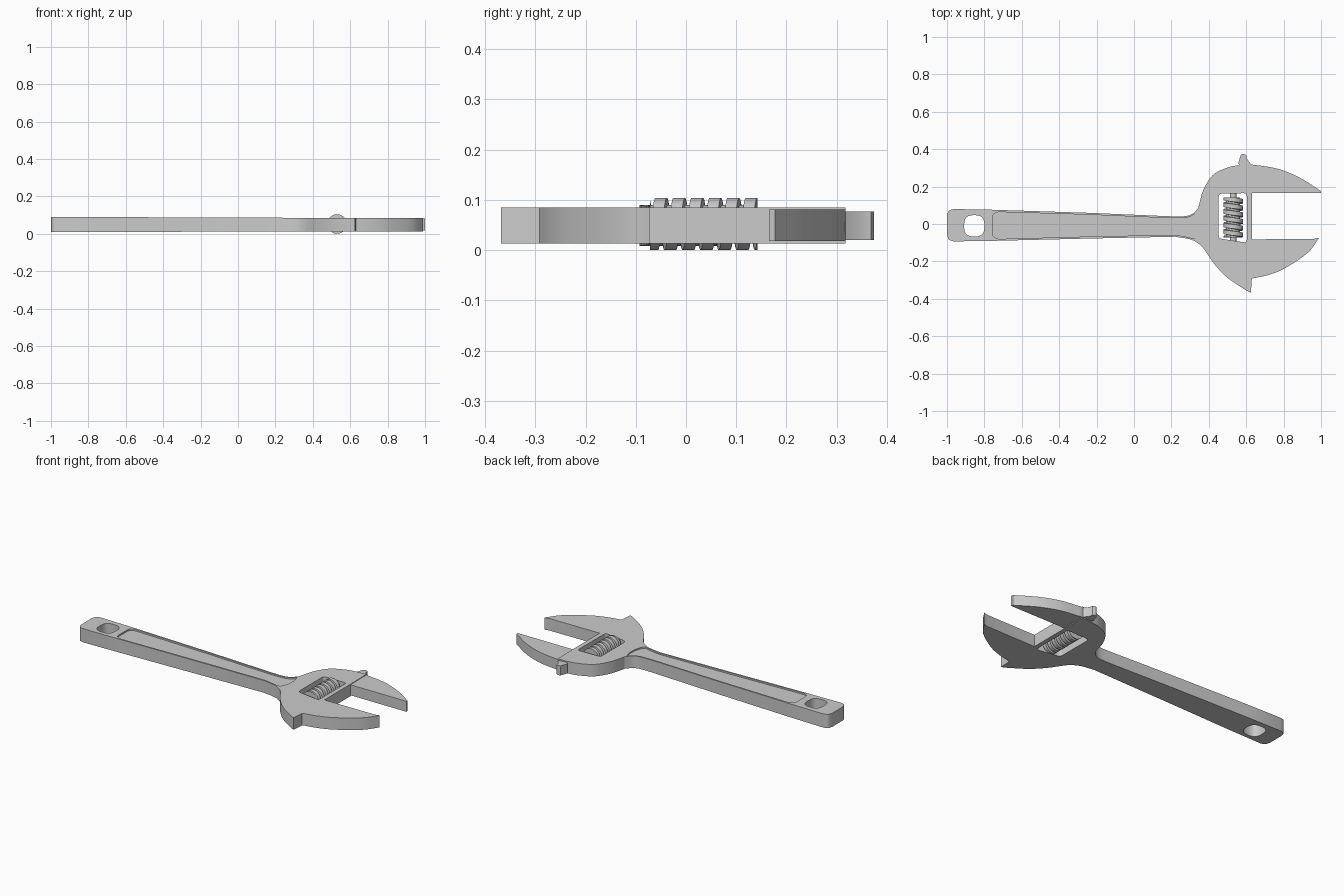
import bpy, bmesh, math
from mathutils import Vector

if "Cube" in bpy.data.objects:
    bpy.data.objects.remove(bpy.data.objects["Cube"])

ZC, HALF = 0.049, 0.036


def smooth_path(pts, n=5):
    """Catmull-Rom through an open run of points."""
    p = [Vector(q) for q in pts]
    p = [2 * p[0] - p[1]] + p + [2 * p[-1] - p[-2]]
    out = []
    for i in range(1, len(p) - 2):
        a, b, c, d = p[i - 1:i + 3]
        for k in range(n):
            t = k / n
            out.append(0.5 * (2 * b + (c - a) * t + (2 * a - 5 * b + 4 * c - d) * t * t
                              + (3 * b - a - 3 * c + d) * t ** 3))
    return [tuple(v) for v in out] + [tuple(p[-2])]


def rounded(pts, r, n=4):
    """Closed polygon with rounded corners."""
    out = []
    for i, q in enumerate(pts):
        b = Vector(q)
        a, c = Vector(pts[i - 1]), Vector(pts[(i + 1) % len(pts)])
        s, e = b + (a - b).normalized() * r, b + (c - b).normalized() * r
        for k in range(n + 1):
            t = k / n
            out.append(tuple(s * (1 - t) ** 2 + b * 2 * t * (1 - t) + e * t * t))
    return out


def prism(name, outline, z0, z1, taper=False):
    """Extrude a 2D outline; taper thickens it toward the handle end."""
    bm = bmesh.new()
    f = bm.faces.new([bm.verts.new((x, y, z0)) for x, y in outline])
    ext = bmesh.ops.extrude_face_region(bm, geom=[f])
    for v in ext["geom"]:
        if isinstance(v, bmesh.types.BMVert):
            v.co.z = z1
    if taper:
        for v in bm.verts:
            k = 1 + 0.14 * max(0, min(1, (0.35 - v.co.x) / 1.35))
            v.co.z = ZC + (v.co.z - ZC) * k
    bmesh.ops.triangulate(bm, faces=[g for g in bm.faces if len(g.verts) > 4])
    bmesh.ops.recalc_face_normals(bm, faces=bm.faces)
    return add_object(name, bm)


def add_object(name, bm):
    me = bpy.data.meshes.new(name)
    bm.to_mesh(me)
    bm.free()
    ob = bpy.data.objects.new(name, me)
    bpy.context.collection.objects.link(ob)
    return ob


def smooth(ob):
    bpy.ops.object.select_all(action='DESELECT')
    ob.select_set(True)
    bpy.context.view_layer.objects.active = ob
    bpy.ops.object.shade_smooth_by_angle(angle=math.radians(30))


def cut(target, cutter):
    m = target.modifiers.new(cutter.name, 'BOOLEAN')
    m.operation, m.solver, m.object = 'DIFFERENCE', 'EXACT', cutter
    bpy.context.view_layer.objects.active = target
    bpy.ops.object.modifier_apply(modifier=m.name)
    bpy.data.objects.remove(cutter)


# Body: handle, head and fixed jaw in one outline
body_outline = (
    smooth_path([(-0.965, 0.08), (-0.99, 0.07), (-1, 0.045)])[::-1]
    + [(-0.75, 0.076), (-0.25, 0.06)]
    + smooth_path([(0.2, 0.041), (0.275, 0.042), (0.315, 0.056), (0.345, 0.088)])
    + smooth_path([(0.347, 0.1), (0.37, 0.18), (0.42, 0.26), (0.5, 0.302), (0.57, 0.315), (0.628, 0.318)])
    + [(0.63, 0.165), (0.63, -0.082), (0.96, -0.08)]
    + smooth_path([(0.99, -0.073), (0.93, -0.153), (0.81, -0.235), (0.72, -0.272), (0.63, -0.292)])
    + [(0.625, -0.368), (0.615, -0.362)]
    + smooth_path([(0.6, -0.355), (0.5, -0.288), (0.43, -0.215), (0.375, -0.135), (0.345, -0.105),
                   (0.3, -0.082), (0.22, -0.068)])
    + [(-0.25, -0.078), (-0.75, -0.09)]
    + smooth_path([(-0.965, -0.093), (-0.99, -0.083), (-1, -0.055)]))
body = prism("wrench_body", body_outline, ZC - HALF, ZC + HALF, True)

# Hanging hole, worm window and recessed grip panel
cut(body, prism("hanging_hole_cutter",
                rounded([(-0.908, 0.047), (-0.8, 0.047), (-0.8, -0.067), (-0.908, -0.067)], 0.048, 6), -0.1, 0.2))
cut(body, prism("worm_window_cutter",
                rounded([(0.453, 0.162), (0.603, 0.165), (0.603, -0.1), (0.453, -0.077)], 0.016), -0.1, 0.2))
panel = (smooth_path([(-0.757, 0.03), (-0.75, 0.053), (-0.725, 0.064)])
         + [(-0.25, 0.05)]
         + smooth_path([(0.2, 0.031), (0.28, 0.034), (0.32, 0.05), (0.345, 0.066)])
         + smooth_path([(0.353, 0.035), (0.352, -0.02), (0.337, -0.065), (0.318, -0.078)])
         + smooth_path([(0.29, -0.07), (0.22, -0.058)])
         + [(-0.25, -0.067)]
         + smooth_path([(-0.725, -0.08), (-0.75, -0.068), (-0.757, -0.045)]))
cut(body, prism("grip_panel_cutter", panel, ZC + HALF - 0.008, ZC + HALF + 0.03, True))
smooth(body)

# Movable jaw, slightly thinner than the head
jaw = prism("movable_jaw",
            [(0.606, 0.165), (0.606, 0.312)]
            + smooth_path([(0.628, 0.318), (0.74, 0.302), (0.82, 0.278), (0.9, 0.24), (0.998, 0.177)])
            + [(1.0, 0.165)], ZC - 0.031, ZC + 0.032)
smooth(jaw)

# Jaw stop tab on top of the head
tab = prism("jaw_stop_tab",
            [(0.585, 0.29), (0.557, 0.325), (0.568, 0.36)]
            + smooth_path([(0.572, 0.37), (0.585, 0.374), (0.6, 0.368)], 3)
            + [(0.603, 0.35), (0.628, 0.315)], ZC - 0.029, ZC + 0.028)
smooth(tab)

# Adjusting worm: helical ridge profile swept around the y axis
SEG, PITCH, TURNS, R, CORE = 40, 0.036, 8, 0.052, 0.038
Y0, Y1, WX, WZ = -0.072, 0.142, 0.53, 0.052
bm = bmesh.new()
profile = [(0, CORE), (0.002, R), (0.025, R), (0.027, CORE)]
rows = []
for s in range(SEG * TURNS + 1):
    a = 2 * math.pi * s / SEG
    base = Y0 - PITCH + PITCH * s / SEG
    rows.append([bm.verts.new((WX + r * math.cos(a), min(Y1, max(Y0, base + dy)), WZ + r * math.sin(a)))
                 for dy, r in profile])
for s in range(SEG * TURNS):
    for k in range(3):
        bm.faces.new((rows[s][k], rows[s][k + 1], rows[s + 1][k + 1], rows[s + 1][k]))
    if s + SEG < SEG * TURNS:
        bm.faces.new((rows[s][3], rows[s + SEG][0], rows[s + SEG + 1][0], rows[s + 1][3]))
bmesh.ops.remove_doubles(bm, verts=bm.verts, dist=1e-5)
bmesh.ops.dissolve_degenerate(bm, edges=bm.edges, dist=1e-6)
bmesh.ops.recalc_face_normals(bm, faces=bm.faces)
worm = add_object("adjusting_worm", bm)
smooth(worm)

# Worm core and the pin it turns on
for name, rad, ya, yb in (("worm_core", CORE, Y0, Y1), ("worm_pin", 0.018, -0.11, 0.18)):
    bpy.ops.mesh.primitive_cylinder_add(vertices=40, radius=rad, depth=yb - ya,
                                        location=(WX, (ya + yb) / 2, WZ), rotation=(math.pi / 2, 0, 0))
    bpy.context.object.name = name
    smooth(bpy.context.object)
